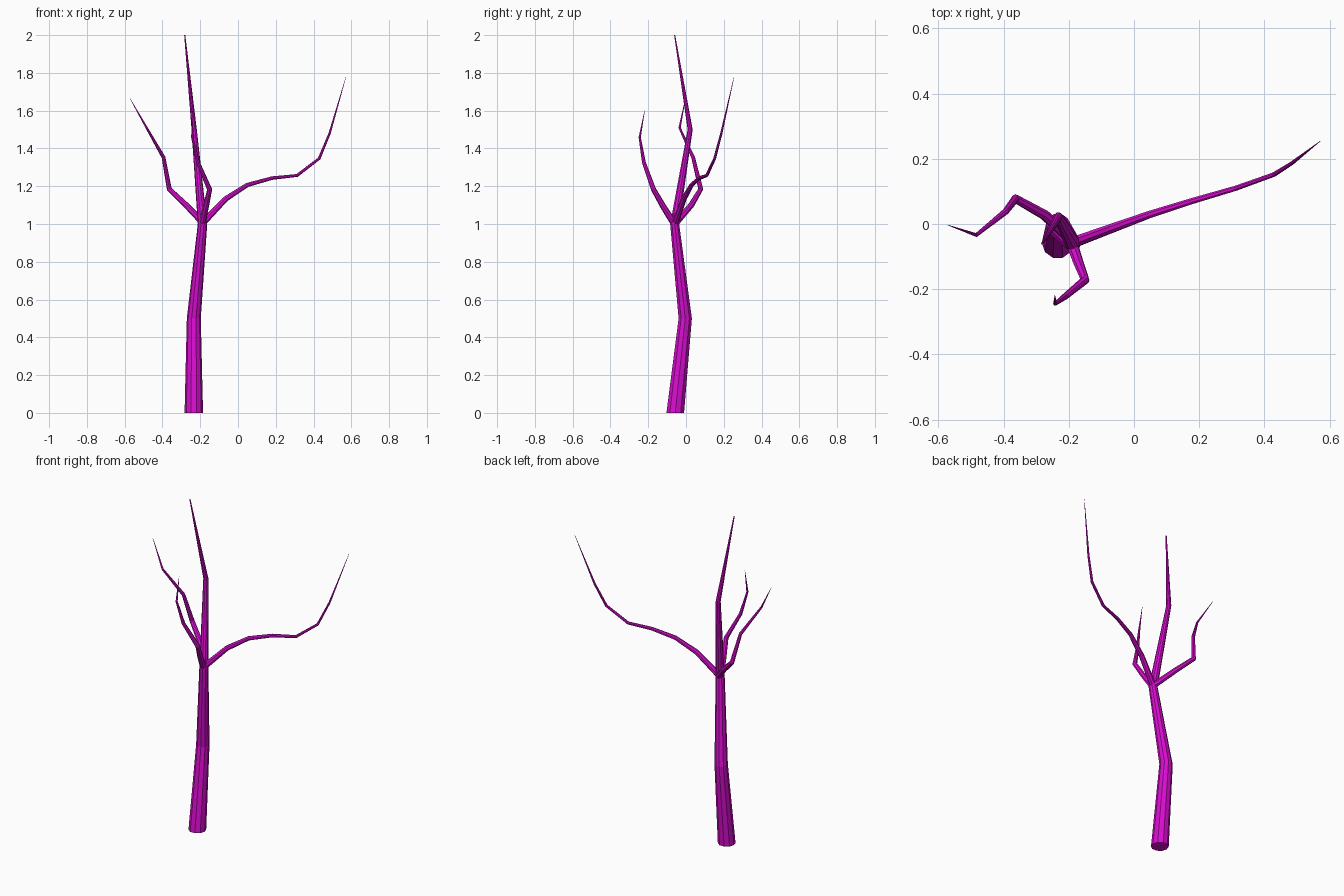
import bpy, bmesh, math
from mathutils import Vector

if "Cube" in bpy.data.objects:
    bpy.data.objects.remove(bpy.data.objects["Cube"])

bark = bpy.data.materials.new("magenta bark")
bark.diffuse_color = (0.70, 0.004, 0.64, 1)
bark.use_nodes = True
bark.node_tree.nodes["Principled BSDF"].inputs["Base Color"].default_value = bark.diffuse_color


def limb(name, points, sides, level=False):
    """Tapered tube through (x, y, z, radius) points; level keeps rings horizontal."""
    bm = bmesh.new()
    pos = [Vector(p[:3]) for p in points]
    rings = []
    for i, p in enumerate(pos):
        a, b = pos[max(i - 1, 0)], pos[min(i + 1, len(pos) - 1)]
        t = Vector((0, 0, 1))
        if not level:
            t = Vector((0, 0, 0))
            if i > 0:
                t += (p - a).normalized()
            if i < len(pos) - 1:
                t += (b - p).normalized()
            t.normalize()
        if i == 0:
            u = t.orthogonal().normalized() if not level else Vector((1, 0, 0))
        else:
            u = (u - t * u.dot(t)).normalized()   # carry the frame along
        v = t.cross(u)
        rings.append([bm.verts.new(p + points[i][3] * (u * math.cos(k) + v * math.sin(k)))
                      for k in (math.tau * j / sides for j in range(sides))])
    for r, s in zip(rings, rings[1:]):
        for j in range(sides):
            k = (j + 1) % sides
            bm.faces.new((r[j], r[k], s[k], s[j]))
    bm.faces.new(rings[0][::-1])
    bm.faces.new(rings[-1])
    me = bpy.data.meshes.new(name)
    bm.to_mesh(me)
    bm.free()
    me.materials.append(bark)
    ob = bpy.data.objects.new(name, me)
    bpy.context.collection.objects.link(ob)


# Trunk
limb("trunk", [(-0.234, -0.057, 0, 0.049), (-0.234, -0.004, 0.5, 0.037),
               (-0.188, -0.06, 1.0, 0.025), (-0.232, 0.022, 1.5, 0.014),
               (-0.282, -0.06, 2.0, 0.003)], 10, True)

# Long right branch
limb("right_branch", [(-0.182, -0.055, 1.01, 0.018), (-0.065, -0.012, 1.133, 0.015),
                      (0.05, 0.03, 1.207, 0.012), (0.18, 0.071, 1.243, 0.010),
                      (0.313, 0.11, 1.257, 0.0085), (0.43, 0.152, 1.347, 0.0075),
                      (0.485, 0.187, 1.48, 0.006), (0.571, 0.254, 1.777, 0.0008)], 8)

# Left branch
limb("left_branch", [(-0.188, -0.05, 1.01, 0.018), (-0.275, 0.028, 1.1, 0.016),
                     (-0.364, 0.078, 1.185, 0.0135), (-0.394, 0.038, 1.352, 0.010),
                     (-0.484, -0.034, 1.51, 0.006), (-0.572, -0.003, 1.665, 0.0008)], 8)

# Front branch
limb("front_branch", [(-0.188, -0.068, 1.01, 0.018), (-0.17, -0.12, 1.092, 0.016),
                      (-0.15, -0.172, 1.183, 0.0135), (-0.212, -0.223, 1.326, 0.010),
                      (-0.242, -0.245, 1.459, 0.006), (-0.243, -0.219, 1.6, 0.0008)], 8)
